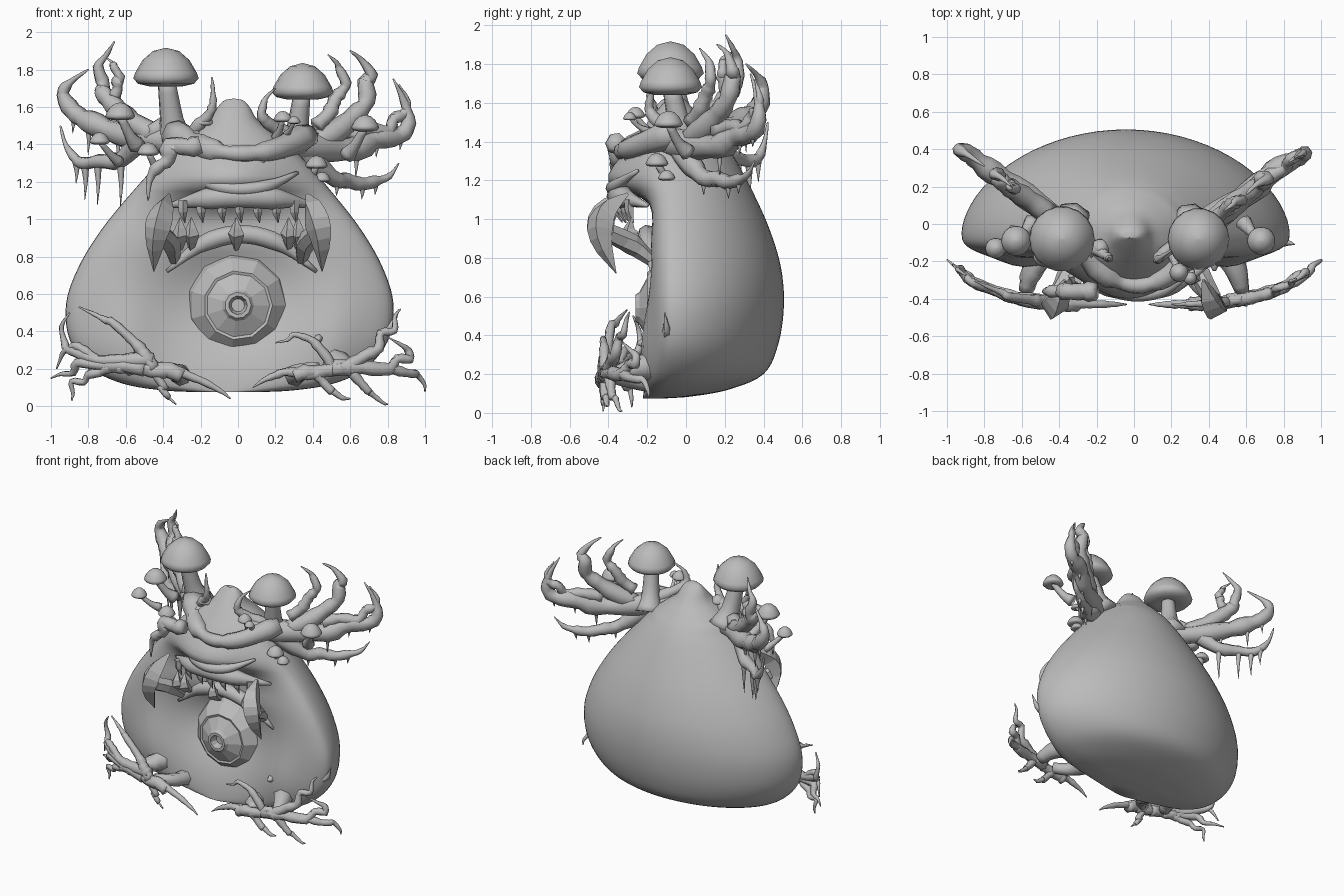
import bpy, bmesh, math, random
from mathutils import Vector, Matrix

random.seed(4)
if "Cube" in bpy.data.objects:
    bpy.data.objects.remove(bpy.data.objects["Cube"])

grey = bpy.data.materials.new("stone grey")
grey.use_nodes = True
grey.diffuse_color = (.5, .5, .5, 1)
grey.node_tree.nodes["Principled BSDF"].inputs["Base Color"].default_value = grey.diffuse_color


def circle(sides):
    angles = [math.tau * i / sides for i in range(sides)]
    return [(math.cos(angle), math.sin(angle)) for angle in angles]


def skin(name, rings, smooth=True):
    """Bridge equally long point rings, cap the ends and make an object."""
    bm = bmesh.new()
    loops = [[bm.verts.new(point) for point in ring] for ring in rings]
    for lower, upper in zip(loops, loops[1:]):
        for i in range(len(lower)):
            bm.faces.new((lower[i - 1], lower[i], upper[i], upper[i - 1]))
    bm.faces.new(loops[0])
    bm.faces.new(loops[-1])
    bmesh.ops.recalc_face_normals(bm, faces=bm.faces)
    for face in bm.faces:
        face.smooth = smooth
    mesh = bpy.data.meshes.new(name)
    bm.to_mesh(mesh)
    bm.free()
    mesh.materials.append(grey)
    bpy.context.collection.objects.link(bpy.data.objects.new(name, mesh))


def spline(points, steps):
    """Catmull-Rom samples through the points."""
    pts = [Vector(point) for point in points]
    pts = [pts[0] * 2 - pts[1]] + pts + [pts[-1] * 2 - pts[-2]]
    samples = []
    for a, b, c, d in zip(pts, pts[1:], pts[2:], pts[3:]):
        for step in range(steps):
            t = step / steps
            samples.append(b + ((c - a) * t + (a * 2 - b * 5 + c * 4 - d) * t * t
                                + (b * 3 - a - c * 3 + d) * t * t * t) / 2)
    return samples + [pts[-2]]


def tube(name, points, radii, sides=7, smooth=True, rough=0):
    """Sweep a circle along a path; the radii are spread over its length."""
    path = spline(points, 3)
    last = len(path) - 1
    rings = []
    for i, point in enumerate(path):
        along = (path[min(i + 1, last)] - path[max(i - 1, 0)]).normalized()
        u = along.cross(Vector((.25, .9, .2))).normalized()
        v = along.cross(u)
        place = i / last * (len(radii) - 1)
        k = min(int(place), len(radii) - 2)
        radius = radii[k] + (radii[k + 1] - radii[k]) * (place - k)
        radius *= 1 + random.uniform(-rough, rough)
        rings.append([point + (u * c + v * s) * radius for c, s in circle(sides)])
    skin(name, rings, smooth)


def lathe(name, profile, matrix, sides, smooth=True):
    skin(name, [[matrix @ Vector((r * c, r * s, z)) for c, s in circle(sides)] for r, z in profile], smooth)


def bell(distance, spread):
    return math.exp(-(distance / spread) ** 2)


# Body: sections (height, half width, back) with a hollow belly and an overhanging hood
sections = [(.075, .15, -.1), (.085, .35, .03), (.12, .56, .22), (.2, .73, .4), (.35, .85, .475),
            (.55, .875, .505), (.75, .81, .49), (.95, .69, .43), (1.15, .53, .34), (1.35, .35, .23),
            (1.46, .22, .14), (1.53, .13, .07), (1.6, .085, .01), (1.635, .05, -.03), (1.645, .005, -.06)]
rings = []
for z, width, back in spline(sections, 5):
    front = -.23 + .16 * max(0, z * 4 - 5.6) ** 1.5
    middle = -.05 if z < 1.4 else (front + back) / 2
    middle = min(middle, back - .02)
    ring = []
    for c, s in circle(72):
        x = width * c
        y = middle + (back - middle) * max(s, 0) ** 1.15
        if s < 0:
            y = middle + (front - middle) * (-s) ** .7
            y -= .19 * bell(x, .4) * bell(z - .63, .31) * s
            y += .06 * bell(x, .35) * bell(z - 1, .09)
            y -= .18 * bell(x, .32) * bell(z - 1.2, .07 if z < 1.2 else .17)
            y -= .04 * bell(abs(x) - .55, .15) * bell(z - .35, .25)
        ring.append((x - .055 + .02 * z, y, z))
    rings.append(ring)
skin("body", rings)


def arch(half, front, depth, height, rise):
    """Path across the face, curving back and up or down at both ends."""
    return [(half * s + .02, front + depth * s * s, height + rise * s * s) for s in (-1, -.6, -.3, 0, .3, .6, 1)]


def ridge(name, path, radius, rough=0):
    tube(name, path, [.01, radius, radius, radius, .01], 9, True, rough)


# Mouth: lip, hood crease, gum, teeth and tusks
ridge("upper_lip", arch(.4, -.35, .15, 1.12, -.05), .06)
ridge("hood_crease", arch(.3, -.38, .13, 1.16, .09), .035)
ridge("gum_arch", arch(.4, -.2, .03, .92, -.2), .05)
for i in range(-3, 4):
    x = i / 10 + random.uniform(0, .03)
    y = -.35 + abs(x) * .2
    tube("upper_tooth", [(x, y, 1.1), (x, y, 1.04), (x + .01, y + .02, .98)], [.03, .024, .002], 5, False)
for x in (-.31, -.25, -.01, .27, .32):
    tube("lower_tooth", [(x, -.2, .84), (x, -.29, .92), (x, -.28, 1.01)], [.015, .045, .002], 4, False)
for name, d in (("right", -1), ("left", 1)):
    tube(name + "_tusk", [(d * .37, -.3, 1.13), (d * .41, -.42, 1.03), (d * .44, -.44, .9), (d * .45, -.36, .72)],
         [.01, .06, .075, .05, .002], 4, False)
    tube(name + "_tusk_root", [(d * .42, -.4, .93), (d * .36, -.28, .87), (d * .34, -.17, .78)],
         [.05, .055, .03], 6, False)

# Faceted belly disc and a wart beside it
disc = [(.23, -.08), (.275, 0), (.255, .05), (.185, .12), (.17, .115), (.085, .16), (.07, .18), (.05, .18), (.035, .13)]
lathe("belly_disc", disc, Matrix.Translation((0, -.08, .54)) @ Matrix.Rotation(math.pi / 2, 4, "X"), 11, False)
tube("wart", [(.43, -.18, .36), (.43, -.22, .36), (.43, -.25, .36)], [.02, .025, .01])


# Branches and roots: bent, slightly crooked paths that taper to a point
def antler_depth(x):
    return .75 * abs(x) - .29


def limb_depth(x):
    return -.36


def root_depth(x):
    return -.43 + .24 * x ** 4


def branch(name, depth, start, elbow, end, radius):
    a, b, c = Vector(start), Vector(elbow), Vector(end)
    points = []
    for i in range(8):
        t = i / 7
        p = a.lerp(b, t).lerp(b.lerp(c, t), t)
        crook = random.uniform(-.03, .03) * math.sin(math.pi * t)
        points.append((p.x + crook, depth(p.x), p.y - crook))
    tube(name, points, [radius, radius * .8, radius * .55, .004], 7, True, .15)
    return points


def drips(points, longest):
    """Icicle-like drips hanging under a path."""
    for x, y, z in points:
        length = longest * random.uniform(.4, 1)
        tube("drip", [(x, y, z), (x + .004, y, z - length / 2), (x, y, z - length)], [.025, .012, .001], 5)


main = branch("right_antler_main", antler_depth, (-.2, 1.4), (-1.2, 1.5), (-.8, 1.8), .08)
drips(main[2:5], .2)
branch("right_antler_upper", antler_depth, (-.45, 1.45), (-.9, 1.7), (-.66, 1.95), .06)
branch("right_antler_fork", antler_depth, (-.66, 1.66), (-.6, 1.8), (-.7, 1.86), .035)
low = branch("right_antler_low", antler_depth, (-.4, 1.5), (-.9, 1.1), (-.95, 1.5), .055)
drips(low[2:6], .27)
branch("right_inner_twig", antler_depth, (-.4, 1.4), (-.1, 1.5), (-.14, 1.76), .045)
main = branch("left_antler_main", antler_depth, (.2, 1.4), (1.1, 1.3), (.83, 1.75), .08)
drips(main[2:5], .17)
branch("left_antler_upper", antler_depth, (.4, 1.4), (.9, 1.7), (.6, 1.9), .065)
branch("left_antler_fork", antler_depth, (.42, 1.5), (.66, 1.75), (.48, 1.88), .045)
branch("left_antler_middle", antler_depth, (.6, 1.45), (1, 1.5), (.86, 1.72), .045)
low = branch("left_antler_low", antler_depth, (.3, 1.4), (.7, 1), (.86, 1.3), .06)
drips(low[2:6], .1)
branch("left_inner_twig", antler_depth, (.4, 1.4), (0, 1.5), (.2, 1.7), .045)
branch("hanging_limb", limb_depth, (-.2, 1.4), (-.5, 1.4), (-.48, 1.1), .055)
brow = arch(.36, -.33, .28, 1.35, .1)
tube("brow_branch", brow, [.075, .055, .045, .055, .075], 8, True, .2)
drips(brow[1:-1], .15)


# Mushrooms: lathed caps on bent stems
def mushroom(x, y, z, radius):
    stem = radius * .34
    tube("mushroom_stem", [(x * .86, y + .1, z - radius * 1.7), (x * .92, y + .05, z - radius), (x, y, z + radius * .3)],
         [stem * 1.8, stem * 1.1, stem * .8], 8)
    cap = [(.1, .15), (.5, 0), (.85, .08), (1, .24), (.94, .42), (.72, .8), (.4, 1.08), (.01, 1.18)]
    lathe("mushroom_cap", cap, Matrix.Translation((x, y, z)) @ Matrix.Scale(radius, 4), 18)


mushroom(-.385, -.08, 1.71, .175)
mushroom(.345, -.08, 1.64, .165)
mushroom(-.63, -.09, 1.53, .08)
mushroom(.68, -.09, 1.47, .075)
mushroom(-.74, -.13, 1.4, .055)
mushroom(-.48, -.17, 1.34, .06)
mushroom(.42, -.15, 1.27, .06)
mushroom(.45, -.1, 1.2, .045)
mushroom(.24, -.26, 1.52, .05)
mushroom(.3, -.29, 1.51, .035)
mushroom(-.18, -.13, 1.5, .05)

# Roots: a spreading fringe in front of the base
for d in (-1, 1):
    tube("root_anchor", [(d * .5, -.16, .24), (d * .55, -.26, .23), (d * .58, -.36, .2)], [.08, .06, .04])
    tube("root_bridge", [(d * .3, -.16, .16), (d * .33, -.3, .18), (d * .42, -.4, .2)], [.06, .05, .04])
    branch("root_trunk", root_depth, (d * .3, .16), (d * .5, .24), (d * .8, .2), .045)
branch("right_root_outer", root_depth, (-.5, .2), (-.85, .25), (-1, .15), .04)
branch("right_root_tall", root_depth, (-.45, .2), (-.6, .45), (-.85, .53), .04)
branch("right_root_hook", root_depth, (-.45, .25), (-1.1, .2), (-.9, .5), .04)
branch("right_root_inner", root_depth, (-.5, .2), (-.2, .2), (-.04, .04), .035)
branch("right_root_toe", root_depth, (-.4, .2), (-.45, .1), (-.33, .01), .03)
branch("right_root_claw", root_depth, (-.6, .2), (-.9, .2), (-.89, .03), .03)
branch("right_root_curl", root_depth, (-.7, .2), (-.9, .4), (-.97, .2), .03)
branch("left_root_outer", root_depth, (.6, .2), (1, .25), (1, .08), .035)
branch("left_root_tall", root_depth, (.55, .2), (.8, .35), (.87, .52), .04)
branch("left_root_hook", root_depth, (.5, .2), (1.15, .2), (.8, .37), .04)
branch("left_root_inner", root_depth, (.6, .2), (.3, .2), (.08, .1), .04)
branch("left_root_toe", root_depth, (.4, .2), (.5, .05), (.6, .04), .03)
branch("left_root_claw", root_depth, (.6, .2), (.7, .05), (.8, .01), .03)
branch("left_root_curl", root_depth, (.5, .2), (.4, .45), (.2, .34), .03)
tube("side_thorn", [(.76, -.1, .4), (.82, -.1, .43), (.86, -.11, .52)], [.03, .02, .002], 5)
